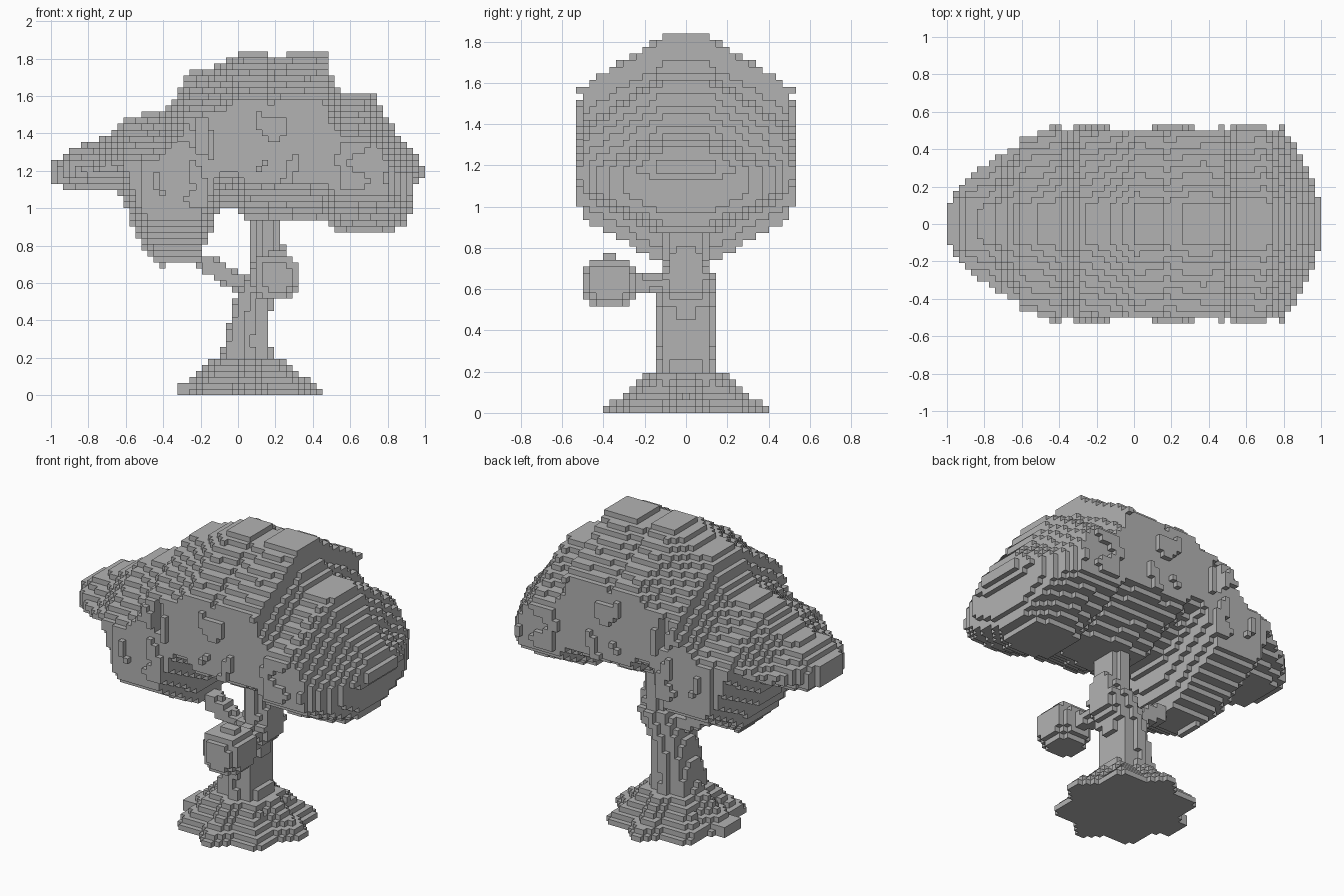
import bpy, bmesh, math
from mathutils import Vector, noise

cube = bpy.data.objects.get("Cube")
if cube:
    bpy.data.objects.remove(cube, do_unlink=True)

STEP = 2 / 62          # edge of one block

grey = bpy.data.materials.new("plain grey")
grey.use_nodes = True
tone = (0.45, 0.45, 0.45, 1)
grey.diffuse_color = tone
grey.node_tree.nodes["Principled BSDF"].inputs["Base Color"].default_value = tone


def profile(points, t):
    """Straight-line interpolation through (position, value) points."""
    if t <= points[0][0]:
        return points[0][1]
    for (a, va), (b, vb) in zip(points, points[1:]):
        if t <= b:
            return va + (vb - va) * (t - a) / (b - a)
    return points[-1][1]


def centre(cell):
    i, j, k = cell
    return (i + 0.5) * STEP, j * STEP, (k + 0.5) * STEP


def block_cells(inside):
    """All grid cells whose centre satisfies the shape rule."""
    cells = ((i, j, k) for i in range(-31, 31) for j in range(-17, 18) for k in range(58))
    return {c for c in cells if inside(*centre(c))}


def build_blocks(name, cells):
    """Skin a set of cells with their exposed faces, merged where flat."""
    bm = bmesh.new()
    corners = {}

    def corner(p):
        if p not in corners:
            i, j, k = p
            corners[p] = bm.verts.new((i * STEP, (j - 0.5) * STEP, k * STEP))
        return corners[p]

    for cell in cells:
        for axis in range(3):
            u, v = (axis + 1) % 3, (axis + 2) % 3
            for side in (0, 1):
                near = list(cell)
                near[axis] += 2 * side - 1
                if tuple(near) in cells:
                    continue
                quad = []
                for du, dv in ((0, 0), (1, 0), (1, 1), (0, 1)):
                    p = list(cell)
                    p[axis] += side
                    p[u] += du
                    p[v] += dv
                    quad.append(corner(tuple(p)))
                bm.faces.new(quad if side else quad[::-1])
    bmesh.ops.dissolve_limit(bm, angle_limit=math.radians(1), verts=bm.verts, edges=bm.edges)
    mesh = bpy.data.meshes.new(name)
    bm.to_mesh(mesh)
    bm.free()
    mesh.materials.append(grey)
    bpy.context.collection.objects.link(bpy.data.objects.new(name, mesh))


# Canopy: top line, underside line, plan width along x, and width by height
TOP = [(-1, 1.23), (-.9, 1.32), (-.74, 1.36), (-.6, 1.48), (-.4, 1.52), (-.32, 1.6),
       (-.28, 1.72), (-.1, 1.77), (.02, 1.83), (.14, 1.83), (.17, 1.8), (.28, 1.83),
       (.47, 1.83), (.5, 1.7), (.55, 1.61), (.71, 1.63), (.76, 1.55), (.85, 1.4), (1, 1.22)]
UNDER = [(-1, 1.13), (-.84, 1.09), (-.62, 1.08), (-.55, .87), (-.51, .78), (-.42, .69),
         (-.2, .71), (-.17, .82), (-.12, .95), (-.08, 1), (0, 1), (.05, .94), (.3, .93),
         (.48, .95), (.52, .88), (.6, .86), (.8, .86), (.91, .93), (.95, 1.12), (1, 1.16)]
PLAN = [(-1, .08), (-.95, .19), (-.8, .34), (-.7, .44), (-.5, .49), (-.42, .53),
        (.78, .53), (.85, .44), (.95, .27), (1, .08)]
SIDE = [(.7, .08), (.85, .33), (.95, .53), (1.56, .53), (1.64, .46), (1.74, .27), (1.84, .11)]


def in_canopy(x, y, z):
    above, below = profile(TOP, x) - z, z - profile(UNDER, x)
    if above < 0 or below < 0:
        return False
    rough = 0.03 * noise.noise(Vector((x * 8, 3.3, z * 8)))
    half = min(profile(PLAN, x), profile(SIDE, z),
               0.1 + 1.6 * above + rough, 0.12 + 1.9 * below + rough, 0.51 + rough)
    if -0.12 < x < 0.09:                       # shallow hollow between the lobes
        half = min(half, 0.49)
    if -0.23 < x < -0.17 and 1.3 < z < 1.48:   # upright slot in each flank
        half = min(half, 0.43)
    return abs(y) <= half


build_blocks("canopy", block_cells(in_canopy))

# Trunk: a leaning column
LEFT = [(0, -.09), (.27, -.08), (.5, -.02), (.6, .02), (.7, .08), (1.05, .08)]
RIGHT = [(0, .2), (.25, .2), (.28, .17), (.5, .18), (.6, .26), (.72, .27), (.85, .23), (1.05, .25)]


def in_trunk(x, y, z):
    a, b = profile(LEFT, z), profile(RIGHT, z)
    depth = 0.13 if z < 0.68 else 0.1
    u, v = (x - (a + b) / 2) / ((b - a) / 2), y / depth
    return z < 1.05 and abs(u) ** 2.6 + abs(v) ** 2.6 <= 1


# Roots: a stepped mound with lobed edges and one long root
MOUND = [(0, .37), (.05, .33), (.1, .26), (.2, .17)]


def in_roots(x, y, z):
    dx = x - 0.06
    lobes = 1 + 0.1 * math.cos(8 * math.atan2(y, dx))
    mound = z < 0.2 and math.hypot(dx, y) < profile(MOUND, z) * lobes
    long_root = z < 0.065 and -0.32 < x < 0 and abs(y) < 0.09
    return mound or long_root


def in_limb(start, end, radius):
    """Rule for a straight round limb."""
    start, end = Vector(start), Vector(end)
    along = end - start

    def rule(x, y, z):
        p = Vector((x, y, z))
        t = max(0, min(1, (p - start).dot(along) / along.length_squared))
        return (p - start - along * t).length < radius
    return rule


build_blocks("trunk", block_cells(in_trunk))
build_blocks("roots", block_cells(in_roots))
build_blocks("side_branch", block_cells(in_limb((.05, 0, .58), (-.17, 0, .7), .05)))
build_blocks("front_branch", block_cells(in_limb((.14, 0, .62), (.2, -.3, .63), .045)))


# Small leaf clump on the front branch
def in_clump(x, y, z):
    return sum(abs(d / 0.125) ** 3 for d in (x - 0.2, y + 0.37, z - 0.635)) <= 1


build_blocks("leaf_clump", block_cells(in_clump))
